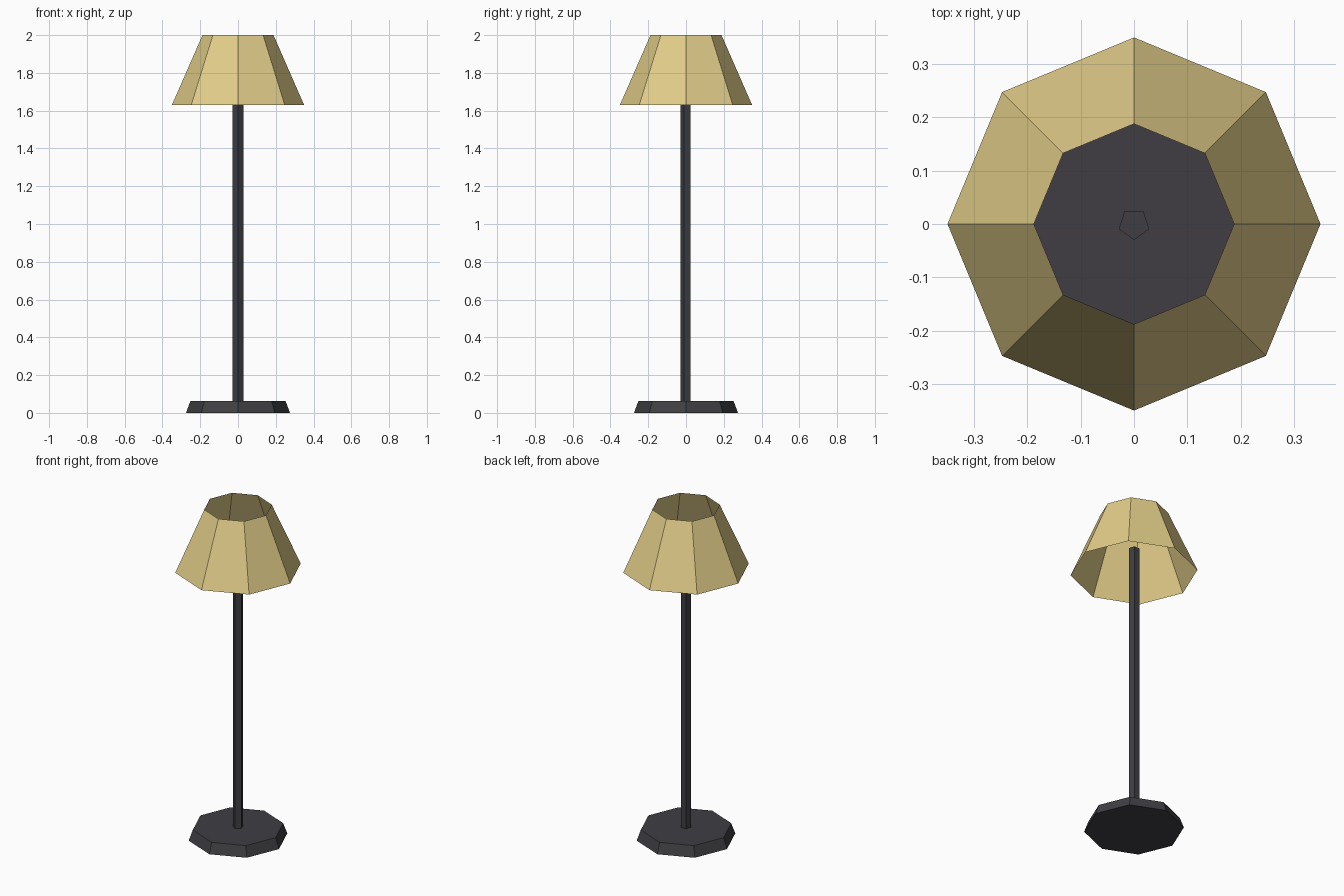
import bpy
import math

if "Cube" in bpy.data.objects:
    bpy.data.objects.remove(bpy.data.objects["Cube"])


def material(name, rgb):
    mat = bpy.data.materials.new(name)
    mat.diffuse_color = (*rgb, 1)
    mat.use_nodes = True
    mat.node_tree.nodes["Principled BSDF"].inputs["Base Color"].default_value = mat.diffuse_color
    return mat


def frustum(name, sides, r_bottom, r_top, z0, z1, mat, turn=0.0, capped=True):
    """Flat-sided tapered prism; first corner at angle `turn`, open-ended if not capped."""
    rings = [(r_bottom, z0), (r_top, z1)]
    verts = [(r * math.cos(turn + math.tau * i / sides),
              r * math.sin(turn + math.tau * i / sides), z)
             for r, z in rings for i in range(sides)]
    faces = [(i, (i + 1) % sides, (i + 1) % sides + sides, i + sides)
             for i in range(sides)]
    if capped:
        faces += [tuple(reversed(range(sides))), tuple(range(sides, 2 * sides))]
    mesh = bpy.data.meshes.new(name)
    mesh.from_pydata(verts, [], faces)
    mesh.materials.append(mat)
    obj = bpy.data.objects.new(name, mesh)
    bpy.context.collection.objects.link(obj)
    return obj


metal = material("dark_metal", (0.05, 0.048, 0.055))
fabric = material("tan_fabric", (0.76, 0.61, 0.25))

# Octagonal foot with sloped rim
frustum("base", 8, 0.275, 0.252, 0.0, 0.063, metal)

# Five-sided pole, ending inside the shade
frustum("pole", 5, 0.03, 0.03, 0.06, 1.78, metal, turn=-math.pi / 2)

# Thin octagonal shade, open at both ends
frustum("lampshade", 8, 0.35, 0.188, 1.63, 2.0, fabric, capped=False)
